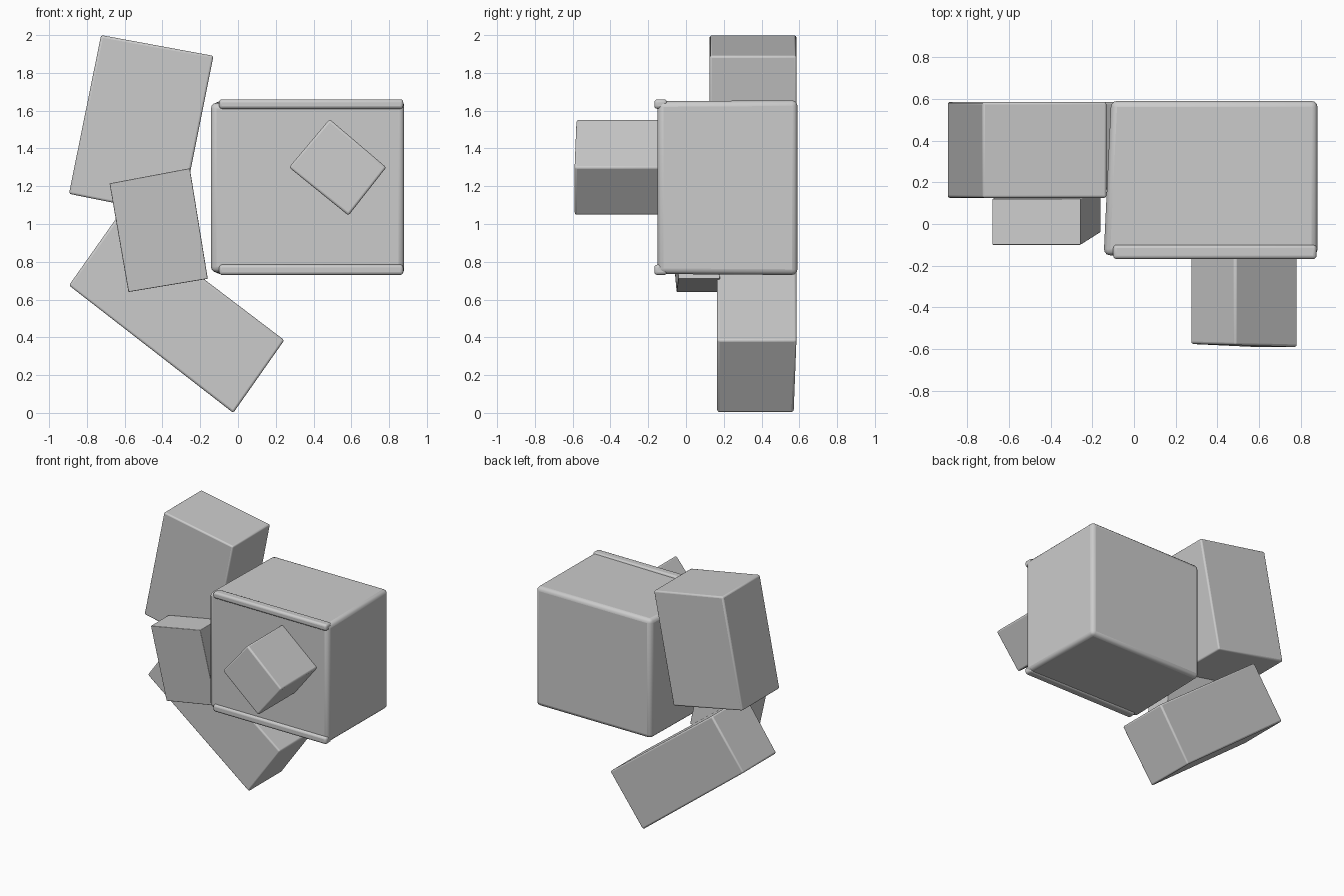
import bpy, bmesh

if "Cube" in bpy.data.objects:
    bpy.data.objects.remove(bpy.data.objects["Cube"])


def block(name, quad, front, back, bevel=0.012, back_quad=None):
    """Closed six-sided block: (x, z) corners, with y of the front and back face per corner."""
    n = len(quad)
    front = front if isinstance(front, tuple) else (front,) * n
    back = back if isinstance(back, tuple) else (back,) * n
    bm = bmesh.new()
    f = [bm.verts.new((x, y, z)) for (x, z), y in zip(quad, front)]
    b = [bm.verts.new((x, y, z)) for (x, z), y in zip(back_quad or quad, back)]
    bm.faces.new(f)
    bm.faces.new(b[::-1])
    for i in range(n):
        j = (i + 1) % n
        bm.faces.new((f[i], b[i], b[j], f[j]))
    bmesh.ops.recalc_face_normals(bm, faces=bm.faces)
    mesh = bpy.data.meshes.new(name)
    bm.to_mesh(mesh)
    bm.free()
    obj = bpy.data.objects.new(name, mesh)
    bpy.context.collection.objects.link(obj)
    mod = obj.modifiers.new("soft_edges", 'BEVEL')
    mod.width = bevel
    mod.segments = 3
    bpy.context.view_layer.objects.active = obj
    obj.select_set(True)
    bpy.ops.object.shade_smooth_by_angle(angle=0.6)
    obj.select_set(False)
    return obj


# Leaning block at the top left
block("upper_block", [(-0.895, 1.16), (-0.30, 1.04), (-0.13, 1.89), (-0.725, 2.0)],
      0.125, 0.585)

# Slanted block at the bottom, touching the ground with one corner
block("lower_block", [(-0.895, 0.675), (-0.025, 0.0), (0.245, 0.385), (-0.63, 1.05)],
      0.165, (0.575, 0.57, 0.585, 0.585))

# Thin block joining the two, tipped slightly forward
block("linking_block", [(-0.58, 0.64), (-0.16, 0.71), (-0.255, 1.295), (-0.68, 1.215)],
      (-0.05, -0.04, -0.10, -0.10), (0.17, 0.18, 0.12, 0.12), 0.004)

# Large main block, a little narrower at the back
block("main_block", [(-0.145, 0.745), (0.88, 0.735), (0.88, 1.65), (-0.145, 1.64)],
      -0.15, 0.59, 0.03,
      back_quad=[(-0.11, 0.73), (0.88, 0.73), (0.88, 1.655), (-0.11, 1.655)])

# Raised lips along the top and bottom front edges of the main block
for name, low, high in (("top_lip", 1.61, 1.66), ("bottom_lip", 0.73, 0.785)):
    block(name, [(-0.1, low), (0.875, low), (0.875, high), (-0.1, high)],
          -0.168, -0.10, 0.016)

# Turned block projecting from the front of the main block
block("front_block", [(0.27, 1.30), (0.585, 1.045), (0.785, 1.30), (0.485, 1.555)],
      (-0.575, -0.59, -0.59, -0.58), -0.14)
